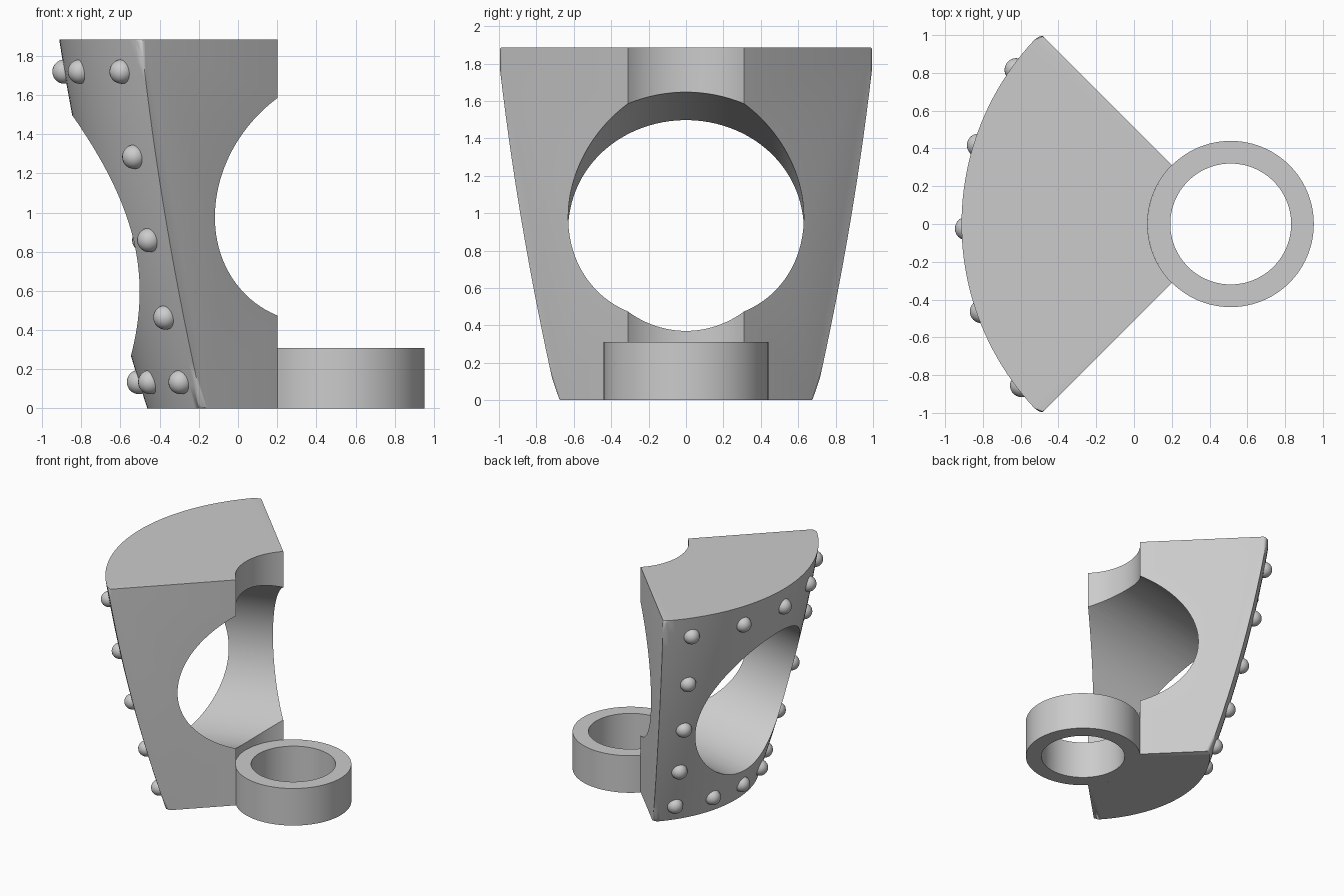
import bpy
import bmesh
from math import sin, cos, radians, pi, atan
from mathutils import Matrix, Vector

cube = bpy.data.objects.get("Cube")
if cube:
    bpy.data.objects.remove(cube)

AXIS = Vector((0.512, 0, 0))   # centre of the ring and of the curved body
HEIGHT, INNER, BORE = 1.885, 0.44, 0.32
STEPS = 48

grey = bpy.data.materials.new("plain_grey")
grey.use_nodes = True
grey.diffuse_color = (0.6, 0.6, 0.6, 1)
grey.node_tree.nodes["Principled BSDF"].inputs["Base Color"].default_value = (0.6, 0.6, 0.6, 1)


def finish(name, bm):
    bmesh.ops.recalc_face_normals(bm, faces=bm.faces)
    mesh = bpy.data.meshes.new(name)
    bm.to_mesh(mesh)
    bm.free()
    mesh.materials.append(grey)
    obj = bpy.data.objects.new(name, mesh)
    bpy.context.collection.objects.link(obj)
    return obj


def select(obj):
    bpy.ops.object.select_all(action="DESELECT")
    obj.select_set(True)
    bpy.context.view_layer.objects.active = obj


def smooth(obj):
    select(obj)
    bpy.ops.object.shade_smooth_by_angle(angle=radians(30))


def outer_radius(z):
    t = z / HEIGHT
    return 0.975 + 0.45 * t + 0.16 * t * (1 - t)


def polar(r, angle, z):
    return AXIS + Vector((-r * cos(angle), r * sin(angle), z))


def sweep(name, profile, start, end, steps, closed=False):
    """Sweep an (r, z) profile about the axis; return the bmesh and its rings."""
    bm = bmesh.new()
    count = steps if closed else steps + 1
    rings = [[bm.verts.new(polar(r, start + (end - start) * i / steps, z)) for r, z in profile]
             for i in range(count)]
    n = len(profile)
    for i in range(steps):
        a, b = rings[i], rings[(i + 1) % count]
        for j in range(n):
            k = (j + 1) % n
            bm.faces.new((a[j], a[k], b[k], b[j]))
    if not closed:
        bm.faces.new(rings[0])
        bm.faces.new(rings[-1])
    return bm, rings


# Curved body, with the rim of its outer face rounded
levels = 16
profile = [(INNER, 0)]
profile += [(outer_radius(HEIGHT * i / levels), HEIGHT * i / levels) for i in range(levels + 1)]
profile += [(INNER, HEIGHT)]
bm, rings = sweep("body", profile, -pi / 4, pi / 4, STEPS)
rim = [bm.edges.get((a[j], b[j])) for a, b in zip(rings, rings[1:]) for j in (1, levels + 1)]
rim += [bm.edges.get((r[j], r[j + 1])) for r in (rings[0], rings[-1]) for j in range(1, levels + 1)]
bmesh.ops.bevel(bm, geom=rim, offset=0.03, offset_type="OFFSET", segments=4,
                profile=0.5, affect="EDGES", clamp_overlap=True)
body = finish("body", bm)

# Large tilted round opening through the body
bm = bmesh.new()
bmesh.ops.create_cone(bm, cap_ends=True, segments=128, radius1=0.63, radius2=0.63, depth=4,
                      matrix=Matrix.Translation((0, 0, 0.997))
                      @ Matrix.Rotation(pi / 2 - atan(0.163), 4, "Y"))
cutter = finish("opening_cutter", bm)
cut = body.modifiers.new("opening", "BOOLEAN")
cut.operation, cut.solver, cut.object = "DIFFERENCE", "EXACT", cutter
select(body)
bpy.ops.object.modifier_apply(modifier=cut.name)
bpy.data.objects.remove(cutter)
smooth(body)

# Ring at the foot
bm, _ = sweep("ring", [(BORE, 0), (INNER, 0), (INNER, 0.31), (BORE, 0.31)], 0, 2 * pi, 96, True)
smooth(finish("ring", bm))

# Round studs around the border of the outer face
angles = [-37.7 + 18.35 * i for i in range(5)]
spots = [(a, 1.72) for a in angles] + [(a, 0.135) for a in angles]
spots += [(a, z) for a in (angles[0], angles[-1]) for z in (1.285, 0.86, 0.465)]
for i, (angle, z) in enumerate(spots):
    bm = bmesh.new()
    bmesh.ops.create_uvsphere(bm, u_segments=24, v_segments=14, radius=0.062)
    stud = finish(f"stud_{i + 1}", bm)
    stud.location = polar(outer_radius(z), radians(angle), z)
    smooth(stud)
